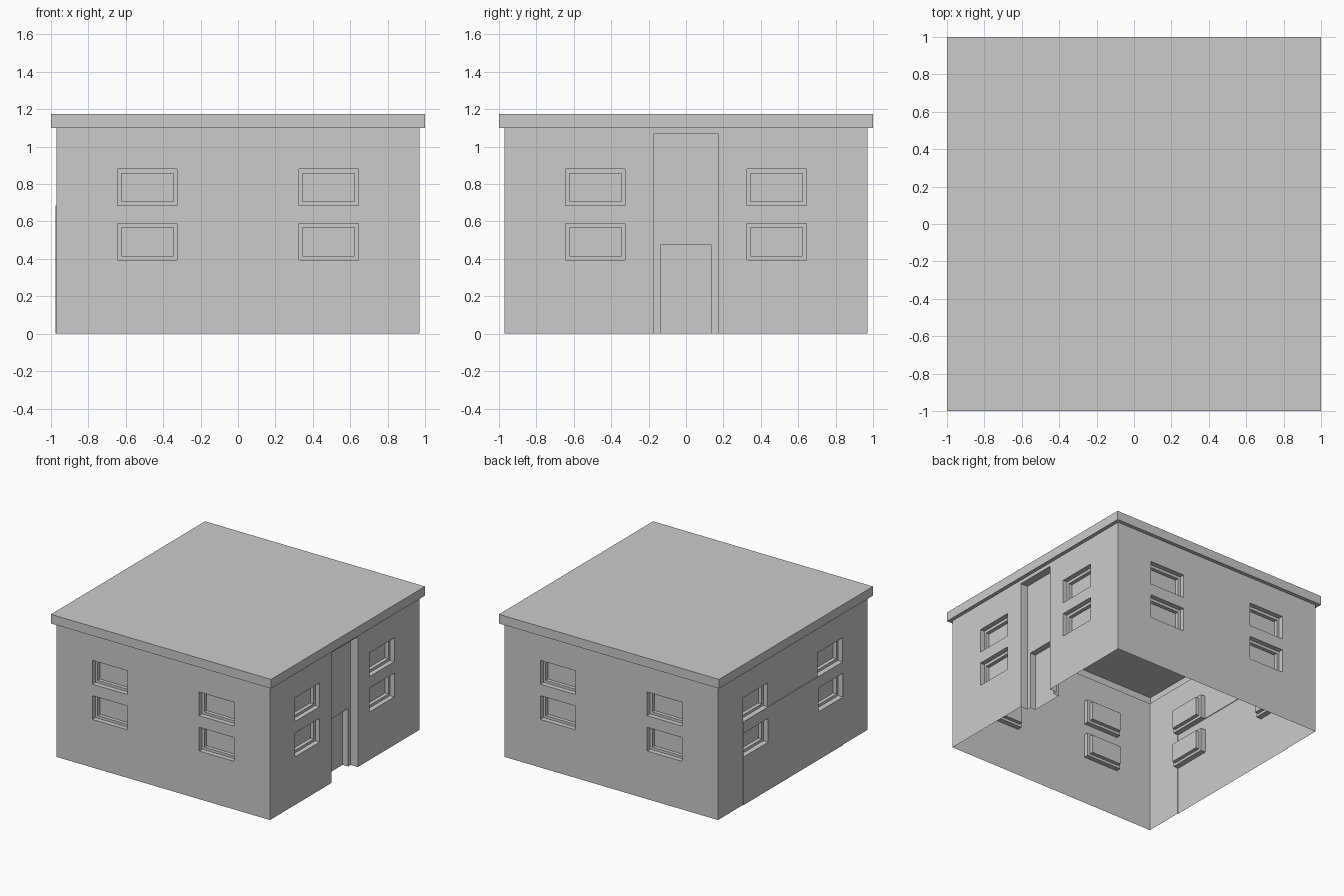
import bpy, bmesh, math
from mathutils import Matrix

if "Cube" in bpy.data.objects:
    bpy.data.objects.remove(bpy.data.objects["Cube"])

W = 0.97            # half width of the walls
WALL_H = 1.10
ROOF_H = 1.175
U = [-W, -0.645, -0.325, -0.17, 0.17, 0.325, 0.645, W]
Z = [0, 0.395, 0.59, 0.685, 0.88, 1.07, WALL_H]
WINDOWS = [(u, z, u + 0.32, z + 0.195) for u in (-0.645, 0.325) for z in (0.395, 0.685)]
DOOR = (-0.17, 0, 0.17, 1.07)


def finish(bm, name):
    bmesh.ops.remove_doubles(bm, verts=bm.verts, dist=0.0005)
    mesh = bpy.data.meshes.new(name)
    bm.to_mesh(mesh)
    bm.free()
    bpy.context.collection.objects.link(bpy.data.objects.new(name, mesh))


def bridge(bm, a, b, sides=range(4)):
    """Join two four-point loops with quads."""
    for i in sides:
        j = (i + 1) % 4
        bm.faces.new([bm.verts.new(p) for p in (a[i], a[j], b[j], b[i])])


def rect(r, depth):
    u0, z0, u1, z1 = r
    y = -W + depth
    return [(u0, y, z0), (u1, y, z0), (u1, y, z1), (u0, y, z1)]


def recess(bm, outer, inner, start, d1, d2, sides=range(4)):
    """Two-step opening pushed into the wall, closed by a flat panel."""
    loops = [rect(outer, start), rect(outer, d1), rect(inner, d1), rect(inner, d2)]
    for a, b in zip(loops, loops[1:]):
        bridge(bm, a, b, sides)
    bm.faces.new([bm.verts.new(p) for p in loops[-1]])


def inside(r, u, z):
    return r[0] < u < r[2] and r[1] < z < r[3]


def wall(name, quarter, door=False, panel=None):
    bm = bmesh.new()
    holes = WINDOWS + ([DOOR] if door else [])

    def offset(u, z):
        return -0.005 if panel and inside(panel, u, z) else 0

    # flat wall cells around the openings
    for u0, u1 in zip(U, U[1:]):
        for z0, z1 in zip(Z, Z[1:]):
            u, z = (u0 + u1) / 2, (z0 + z1) / 2
            if not any(inside(h, u, z) for h in holes):
                bm.faces.new([bm.verts.new(p) for p in rect((u0, z0, u1, z1), offset(u, z))])
    # windows
    for r in WINDOWS:
        inner = (r[0] + 0.021, r[1] + 0.021, r[2] - 0.021, r[3] - 0.023)
        recess(bm, r, inner, offset(r[0] + 0.1, r[1] + 0.1), 0.04, 0.07)
    # doorway, open at the ground
    if door:
        recess(bm, DOOR, (-0.137, 0, 0.137, 0.475), 0, 0.065, 0.115, (1, 2, 3))
    # edge of the slightly raised lower panel
    if panel:
        bridge(bm, rect(panel, 0), rect(panel, -0.005), (1, 2, 3))
    bm.transform(Matrix.Rotation(quarter * math.pi / 2, 4, 'Z'))
    finish(bm, name)


wall("front_wall", 0)
wall("right_wall", 1, door=True)
wall("back_wall", 2)
wall("left_wall", 3, panel=(-0.645, 0, 0.645, 0.685))

# roof: overhanging rim, fascia and flat top
bm = bmesh.new()
loops = [[(x * s, y * s, z) for x, y in ((-1, -1), (1, -1), (1, 1), (-1, 1))]
         for s, z in ((W, WALL_H), (1, WALL_H), (1, ROOF_H))]
bridge(bm, loops[0], loops[1])
bridge(bm, loops[1], loops[2])
bm.faces.new([bm.verts.new(p) for p in loops[2]])
finish(bm, "roof")
